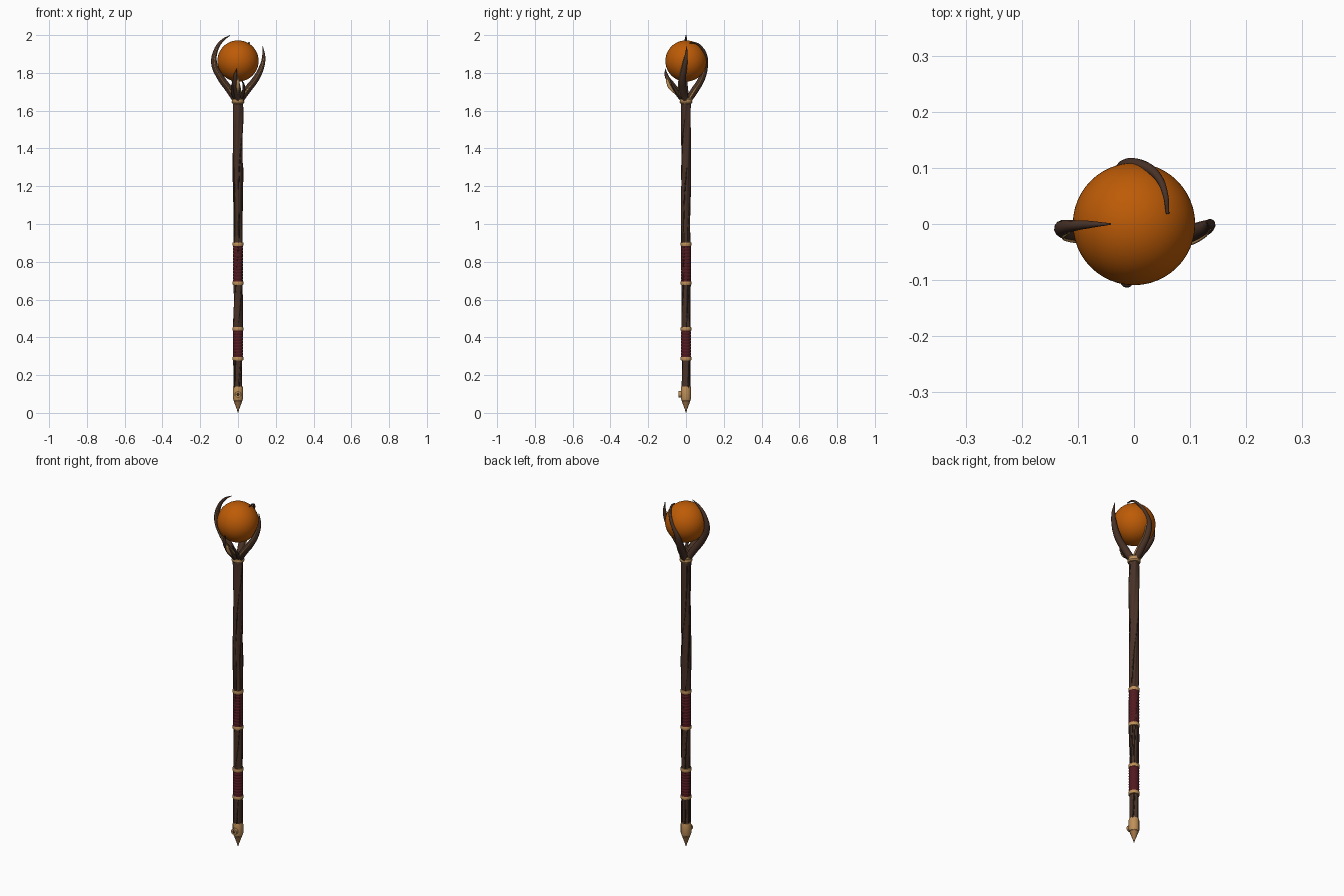
import bpy, math
from math import sin, cos, pi, tau

if "Cube" in bpy.data.objects:
    bpy.data.objects.remove(bpy.data.objects["Cube"])


def material(name, rgb):
    m = bpy.data.materials.new(name)
    m.diffuse_color = (*rgb, 1)
    m.use_nodes = True
    m.node_tree.nodes["Principled BSDF"].inputs["Base Color"].default_value = m.diffuse_color
    return m


WOOD = material("brown wood", (0.066, 0.032, 0.020))
BARK = material("dark bark", (0.040, 0.022, 0.014))
GOLD = material("pale gold", (0.52, 0.28, 0.10))
LEATHER = material("dark red leather", (0.085, 0.010, 0.014))
ORANGE = material("orange glass", (0.51, 0.105, 0.002))
BRONZE = material("bronze", (0.36, 0.18, 0.065))


def finish(obj, name, mat, angle=40):
    obj.name = name
    obj.data.materials.clear()
    obj.data.materials.append(mat)
    bpy.ops.object.select_all(action='DESELECT')
    obj.select_set(True)
    bpy.context.view_layer.objects.active = obj
    bpy.ops.object.shade_smooth_by_angle(angle=math.radians(angle))
    return obj


def loft(name, rings, mat, angle=40):
    """Skin equal-sized vertex rings and cap both ends."""
    n = len(rings[0])
    verts = [v for r in rings for v in r]
    faces = [(i*n+j, i*n+(j+1) % n, (i+1)*n+(j+1) % n, (i+1)*n+j)
             for i in range(len(rings)-1) for j in range(n)]
    faces += [tuple(reversed(range(n))), tuple(range(len(verts)-n, len(verts)))]
    me = bpy.data.meshes.new(name)
    me.from_pydata(verts, [], faces)
    obj = bpy.data.objects.new(name, me)
    bpy.context.collection.objects.link(obj)
    return finish(obj, name, mat, angle)


def lathe(name, profile, mat, sides=24, angle=40):
    return loft(name, [[(r*cos(tau*j/sides), r*sin(tau*j/sides), z) for j in range(sides)]
                       for r, z in profile], mat, angle)


def tube(name, pts, mat, smooth=8, sides=3):
    """Tapered tube through points (x, y, z, radius)."""
    cu = bpy.data.curves.new(name, 'CURVE')
    cu.dimensions = '3D'
    cu.bevel_depth = 1.0
    cu.bevel_resolution = sides
    cu.resolution_u = smooth
    cu.use_fill_caps = True
    sp = cu.splines.new('BEZIER')
    sp.bezier_points.add(len(pts)-1)
    for b, (x, y, z, r) in zip(sp.bezier_points, pts):
        b.co = (x, y, z)
        b.radius = r
        b.handle_left_type = b.handle_right_type = 'AUTO'
    obj = bpy.data.objects.new(name, cu)
    bpy.context.collection.objects.link(obj)
    bpy.ops.object.select_all(action='DESELECT')
    obj.select_set(True)
    bpy.context.view_layer.objects.active = obj
    bpy.ops.object.convert(target='MESH')
    return finish(bpy.context.object, name, mat, 60)


# Twisted wooden shaft: lobed section that turns as it rises
rings = []
for i in range(121):
    z = 0.11 + 1.55*i/120
    base = 0.0205 + 0.0048*(z/1.66)
    ring = []
    for j in range(36):
        a = tau*j/36
        r = base*(1 + 0.07*cos(5*(a - 2.2*z)) + 0.03*cos(3*a + 5*z))
        ring.append((r*cos(a), r*sin(a), z))
    rings.append(ring)
loft("shaft", rings, WOOD, 60)

# Bark strands winding round the shaft
for k in range(5):
    z0, z1 = 0.12, (1.62 if k % 2 == 0 else 1.3)
    pts = []
    for i in range(25):
        z = z0 + (z1-z0)*i/24
        a = tau*k/5 + 2.2*z + 0.35*sin(7*z + k)
        r = 0.0205 + 0.0028*z + 0.0015*sin(11*z + 2*k)
        pts.append((r*cos(a), r*sin(a), z, 0.0042 - 0.001*i/24))
    tube(f"bark_strand_{k+1}", pts, BARK, 3, 1)

# Leather grips of stacked wraps, framed by gold rings
for label, lo, hi in (("lower", 0.287, 0.445), ("upper", 0.687, 0.893)):
    n = round((hi-lo)/0.0165)
    prof = [(0.0245 + 0.0025*abs(sin(pi*i/6)), lo + (hi-lo)*i/(n*6)) for i in range(n*6 + 1)]
    lathe(f"{label}_grip", prof, LEATHER, 24, 60)
    for end, z in (("bottom", lo), ("top", hi)):
        lathe(f"{label}_grip_{end}_ring",
              [(0.020, z-.010), (0.0275, z-.009), (0.029, z-.003), (0.029, z+.003),
               (0.0275, z+.009), (0.020, z+.010)], GOLD)

# Metal foot with spike and round stud on the front
lathe("foot_cap", [(0.018, 0.062), (0.024, 0.066), (0.0275, 0.078), (0.0275, 0.130),
                   (0.025, 0.139), (0.018, 0.140)], GOLD, 12, 30)
lathe("foot_spike", [(0.0008, 0.0), (0.006, 0.018), (0.023, 0.064), (0.016, 0.07)], BRONZE, 12, 30)
bpy.ops.mesh.primitive_cylinder_add(vertices=16, radius=0.017, depth=0.016,
                                    location=(0, -0.031, 0.098), rotation=(pi/2, 0, 0))
finish(bpy.context.object, "foot_stud", GOLD)
bpy.ops.mesh.primitive_uv_sphere_add(segments=16, ring_count=8, radius=0.010, location=(0, -0.037, 0.098))
bpy.context.object.scale = (0.8, 0.4, 1.2)
finish(bpy.context.object, "foot_stud_centre", BARK)

# Collar under the claw
lathe("collar", [(0.022, 1.635), (0.031, 1.638), (0.034, 1.645), (0.032, 1.651), (0.032, 1.657),
                 (0.035, 1.662), (0.032, 1.668), (0.022, 1.670)], GOLD)

# Orb
bpy.ops.mesh.primitive_uv_sphere_add(segments=48, ring_count=32, radius=0.109, location=(0, 0, 1.863))
finish(bpy.context.object, "orb", ORANGE, 60)

# Claw prongs: x, y, z, radius
prongs = {
    "left": [(-.008, 0, 1.650, .018), (-.045, -.008, 1.710, .020), (-.092, -.012, 1.775, .019),
             (-.126, -.009, 1.850, .016), (-.115, -.004, 1.925, .011), (-.082, -.001, 1.972, .007),
             (-.042, 0, 1.999, .0015)],
    "right": [(.008, 0, 1.650, .018), (.045, -.015, 1.705, .020), (.092, -.018, 1.765, .018),
              (.125, -.008, 1.830, .014), (.136, .000, 1.885, .009), (.130, .004, 1.942, .0015)],
    "back": [(0, .008, 1.650, .018), (-.008, .046, 1.708, .020), (-.016, .081, 1.765, .018),
             (-.014, .101, 1.830, .015), (.014, .103, 1.885, .011), (.042, .085, 1.930, .007),
             (.056, .052, 1.957, .005), (.060, .018, 1.958, .003)],
    "front": [(0, -.008, 1.650, .017), (-.006, -.045, 1.700, .018), (-.014, -.080, 1.745, .015),
              (-.014, -.103, 1.785, .010), (-.006, -.110, 1.822, .0015)],
}
for name, pts in prongs.items():
    tube(f"{name}_prong", pts, WOOD, 8, 4)

# Slim gold tendrils lying along one flank of each prong
for name, pts in prongs.items():
    fx, fy = (1, 0) if name in ("front", "back") else (0, -1)
    last = 4 if name in ("front", "back") else 5
    tube(f"{name}_gold_tendril",
         [(x + fx*(r+.001), y + fy*(r+.001), z, .0052 - .0010*i)
          for i, (x, y, z, r) in enumerate(pts[:last])], GOLD, 6, 2)

# Short side thorns rising from the collar around the front prong
for label, s in (("left", -1), ("right", 1)):
    tube(f"{label}_front_thorn",
         [(s*.012, -.012, 1.655, .010), (s*.028, -.044, 1.695, .009),
          (s*.030, -.070, 1.735, .006), (s*.018, -.086, 1.765, .001)], BARK, 6, 3)
# Gold leaf held on the front prong
tube("front_gold_leaf", [(.0, -.058, 1.690, .003), (.0, -.086, 1.725, .010),
                         (.0, -.098, 1.755, .008), (.002, -.104, 1.778, .001)], GOLD, 6, 3)
